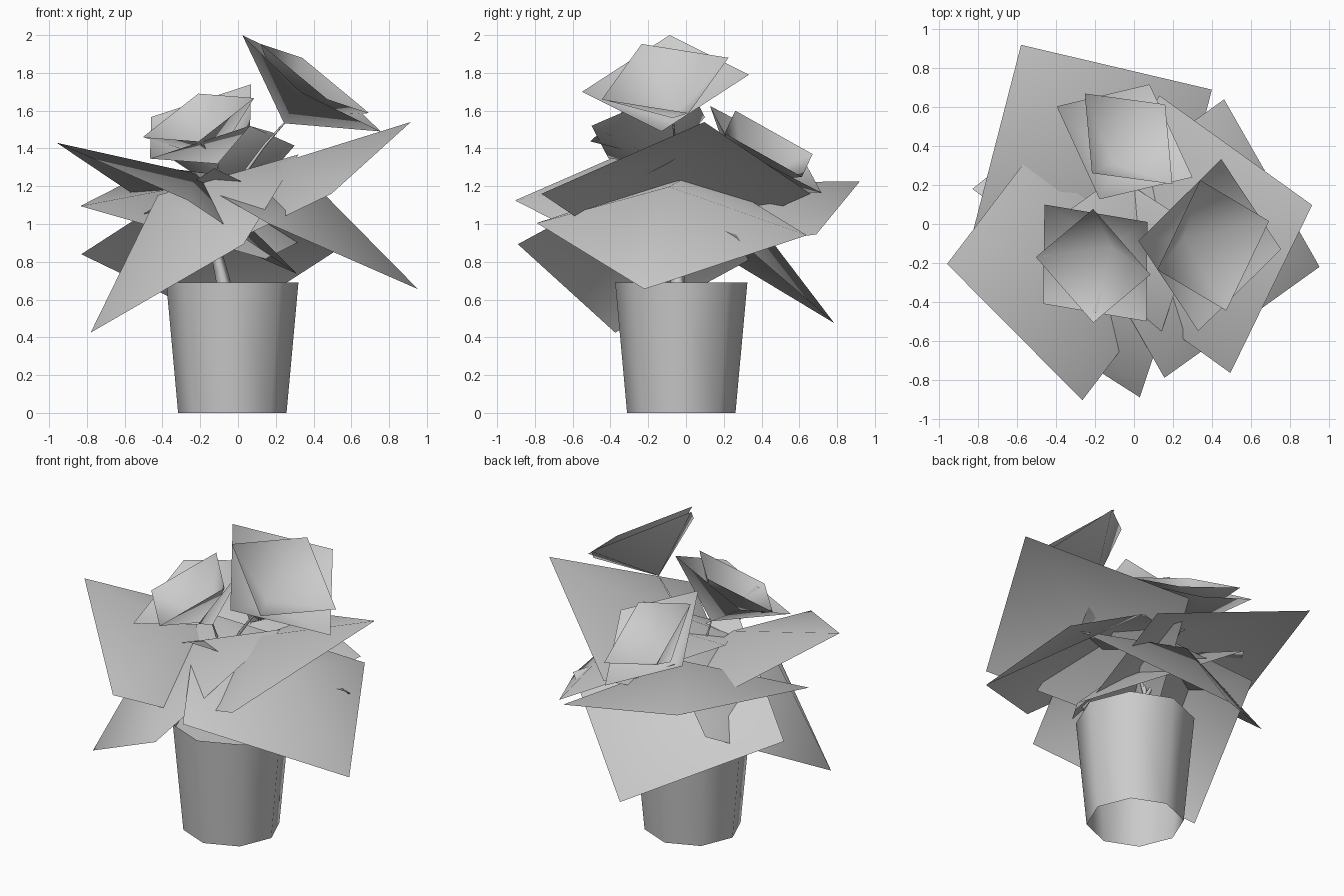
import bpy
import bmesh
import math
from mathutils import Vector, Matrix

cube = bpy.data.objects.get("Cube")
if cube:
    bpy.data.objects.remove(cube, do_unlink=True)

grey = bpy.data.materials.new("plain_grey")
grey.use_nodes = True
grey.diffuse_color = (0.6, 0.6, 0.6, 1)
grey.node_tree.nodes["Principled BSDF"].inputs["Base Color"].default_value = grey.diffuse_color

ROOT = Vector((-0.07, -0.04, 0.64))
FORK = Vector((-0.13, -0.05, 0.9))


def finish(name, mesh, angle):
    """Link a mesh as an object with the material and smooth shading."""
    mesh.materials.append(grey)
    obj = bpy.data.objects.new(name, mesh)
    bpy.context.collection.objects.link(obj)
    bpy.ops.object.select_all(action='DESELECT')
    obj.select_set(True)
    bpy.context.view_layer.objects.active = obj
    bpy.ops.object.shade_smooth_by_angle(angle=math.radians(angle))
    return obj


def from_faces(name, points, faces, angle=100):
    mesh = bpy.data.meshes.new(name)
    mesh.from_pydata(points, [], faces)
    return finish(name, mesh, angle)


def stem(name, start, end, direction, thick, thin):
    """Tapered four-sided tube that rises and then bends to its end."""
    lift = Vector((start.x, start.y, (start.z + end.z) / 2))
    control = lift.lerp(end - direction * 0.3, 0.5)
    steps, sides = 5, 4
    points, faces = [], []
    for i in range(steps + 1):
        t = i / steps
        centre = start.lerp(control, t).lerp(control.lerp(end, t), t)
        tangent = (control - start).lerp(end - control, t)
        turn = tangent.to_track_quat('Z', 'Y')
        radius = thick + (thin - thick) * t
        for j in range(sides):
            a = math.tau * j / sides
            points.append(centre + turn @ Vector((math.cos(a), math.sin(a), 0)) * radius)
    for i in range(steps):
        for j in range(sides):
            k = (j + 1) % sides
            faces.append((i * sides + j, i * sides + k,
                          (i + 1) * sides + k, (i + 1) * sides + j))
    from_faces(name, points, faces)


def cup(name, corners, depth):
    """Square from three corners, its middle moved along the upward normal."""
    a, b, c = (Vector(p) for p in corners)
    normal = (b - a).cross(c - b).normalized()
    if normal.z < 0:
        normal.negate()
    middle = (a + c) / 2 + normal * depth
    faces = [(i, (i + 1) % 4, 4) for i in range(4)]
    from_faces(name, [a, b, c, a + c - b, middle], faces)
    return middle, normal


def flower(name, outer, inner):
    """Two nested square cups on a thin stem."""
    apex, normal = cup(name + "_outer_petals", outer, -0.26)
    cup(name + "_inner_petals", inner, -0.26)
    stem(name + "_stem", FORK, apex, normal, 0.016, 0.005)


# Pot: tapered octagon, open below, with a slightly sunken soil face
bm = bmesh.new()
bmesh.ops.create_cone(bm, cap_ends=True, segments=8, radius1=0.287, radius2=0.35,
                      depth=0.69, matrix=Matrix.Translation((-0.03, -0.025, 0.345)))
by_height = sorted(bm.faces, key=lambda f: f.calc_center_median().z)
base, soil = by_height[0], by_height[-1]
bmesh.ops.inset_region(bm, faces=[soil], thickness=0.012)
bmesh.ops.translate(bm, verts=soil.verts, vec=(0, 0, -0.03))
bmesh.ops.delete(bm, geom=[base], context='FACES_ONLY')
pot_mesh = bpy.data.meshes.new("pot")
bm.to_mesh(pot_mesh)
bm.free()
finish("pot", pot_mesh, 60)

# Main stem, leaning a little
stem("main_stem", ROOT, FORK, Vector((-0.2, 0, 1)), 0.045, 0.028)

# Leaves: squares bulging upward, given as shoulder, tip, shoulder
cup("back_leaf", [(0.4, 0.69, 0.945), (-0.58, 0.92, 1.225), (-0.835, -0.07, 1.095)], 0.21)
cup("right_leaf", [(-0.265, -0.905, 1.125), (-0.96, -0.205, 1.43), (-0.38, 0.555, 1.04)], 0.21)
cup("front_low_leaf", [(0.03, -0.89, 0.893), (-0.78, -0.375, 0.425), (-0.49, 0.5, 0.9)], 0.33)
cup("left_high_leaf", [(0.495, -0.765, 1.16), (0.915, 0.097, 1.54), (0.13, 0.66, 1.16)], 0.19)
cup("left_low_leaf", [(0.156, -0.79, 1.005), (0.953, -0.22, 0.655), (0.463, 0.64, 0.94)], 0.25)
cup("back_low_leaf", [(-0.83, 0.18, 0.84), (-0.075, 0.785, 0.475), (0.63, 0.26, 0.93)], 0.21)

# Flowers: three neighbouring corners of each cup
flower("front_flower",
       [(-0.46, 0.1, 1.566), (0.07, 0.01, 1.74), (0.064, -0.5, 1.52)],
       [(-0.504, -0.17, 1.46), (-0.21, 0.077, 1.69), (0.085, -0.26, 1.667)])
flower("back_flower",
       [(-0.397, 0.604, 1.375), (0.08, 0.717, 1.165), (0.3, 0.24, 1.415)],
       [(-0.253, 0.67, 1.37), (0.16, 0.614, 1.25), (0.197, 0.205, 1.48)])
flower("top_flower",
       [(0.448, 0.333, 1.79), (0.755, -0.13, 1.49), (0.33, -0.55, 1.7)],
       [(0.34, 0.225, 1.88), (0.694, 0.015, 1.587), (0.474, -0.445, 1.66)])
